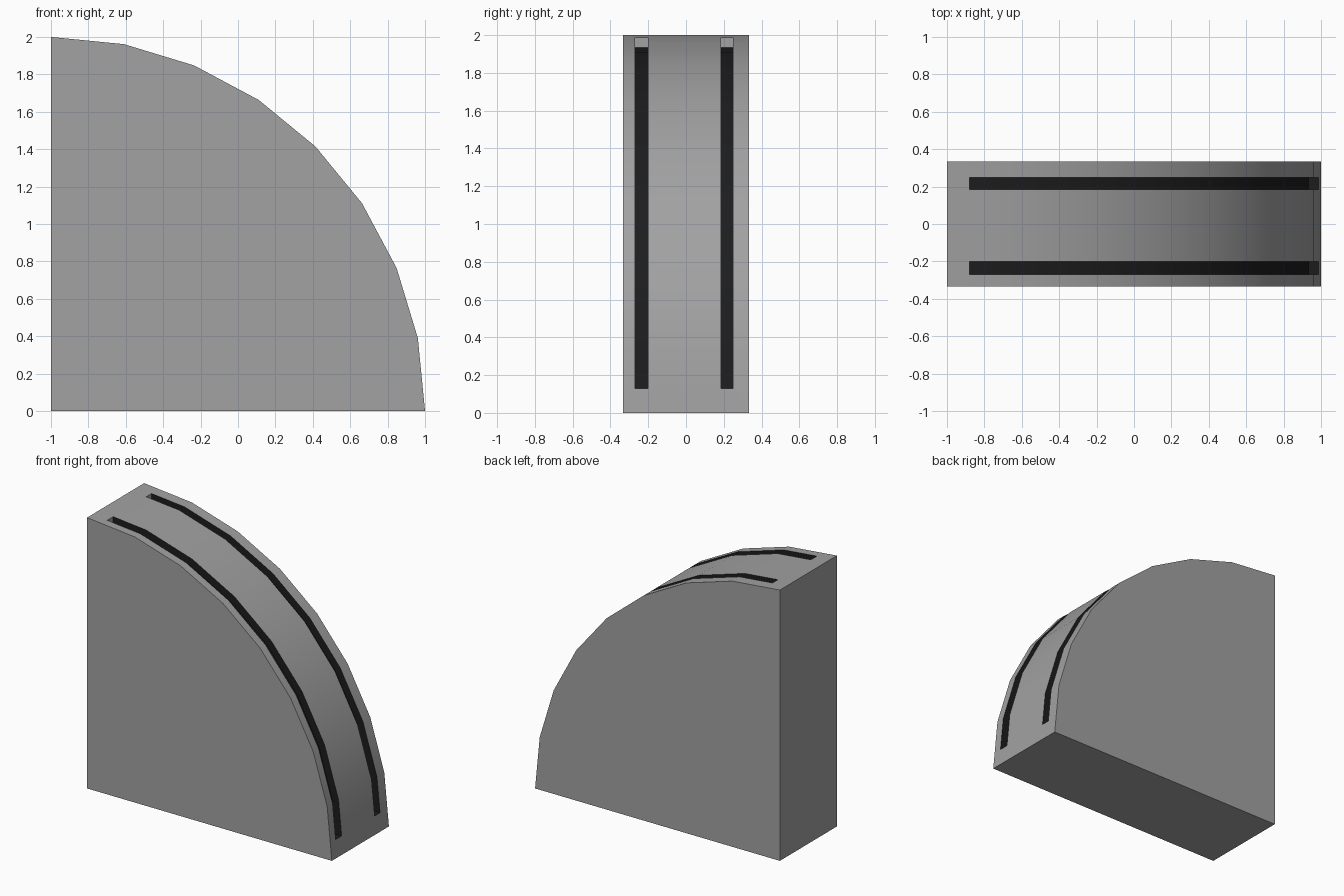
import bpy
import bmesh
import math

if "Cube" in bpy.data.objects:
    bpy.data.objects.remove(bpy.data.objects["Cube"])


def material(name, rgb):
    m = bpy.data.materials.new(name)
    m.diffuse_color = (*rgb, 1.0)
    m.use_nodes = True
    m.node_tree.nodes["Principled BSDF"].inputs["Base Color"].default_value = m.diffuse_color
    return m


GREY = material("mid grey", (0.36, 0.36, 0.36))
BLACK = material("groove black", (0.012, 0.012, 0.012))
STEPS = 8


def arc_point(radius, k):
    """Point k of the quarter arc, centred on the back bottom corner."""
    a = math.pi / 2 * (1 - k / STEPS)
    return (-1 + radius * math.cos(a), radius * math.sin(a))


def prism(name, profile, y0, y1):
    """Extrude an xz profile from y0 to y1."""
    bm = bmesh.new()
    front = [bm.verts.new((x, y0, z)) for x, z in profile]
    back = [bm.verts.new((x, y1, z)) for x, z in profile]
    n = len(profile)
    bm.faces.new(front)
    bm.faces.new(back[::-1])
    for i in range(n):
        j = (i + 1) % n
        bm.faces.new((front[i], back[i], back[j], front[j]))
    bmesh.ops.recalc_face_normals(bm, faces=bm.faces[:])
    me = bpy.data.meshes.new(name)
    bm.to_mesh(me)
    bm.free()
    me.materials.append(GREY)
    me.materials.append(BLACK)
    ob = bpy.data.objects.new(name, me)
    bpy.context.collection.objects.link(ob)
    return ob


# Quarter-round block
body = prism("quarter_round_block",
             [(-1, 0)] + [arc_point(2, k) for k in range(STEPS + 1)],
             -0.333, 0.333)

# Two grooves following the curve, black inside with a grey upper end wall
groove = ([(-0.88, 2.2), (-0.88, 1.935)]
          + [arc_point(1.947, k) for k in range(1, STEPS)]
          + [(0.934, 0.13), (1.2, 0.13), (1.2, 2.2)])
cutters = []
for y0, y1 in ((-0.27, -0.2), (0.185, 0.248)):
    cutter = prism("groove_cutter", groove, y0, y1)
    for p in cutter.data.polygons:
        p.material_index = 0 if p.normal.x < -0.99 and p.center.x < -0.8 else 1
    cutter.hide_render = True
    cutters.append(cutter)
    mod = body.modifiers.new("groove", 'BOOLEAN')
    mod.operation = 'DIFFERENCE'
    mod.solver = 'EXACT'
    mod.object = cutter

bpy.ops.object.select_all(action='DESELECT')
bpy.context.view_layer.objects.active = body
body.select_set(True)
for mod in list(body.modifiers):
    bpy.ops.object.modifier_apply(modifier=mod.name)
for cutter in cutters:
    bpy.data.objects.remove(cutter)

# Smooth curve, sharp corners
bpy.ops.object.shade_smooth_by_angle(angle=math.radians(30))
